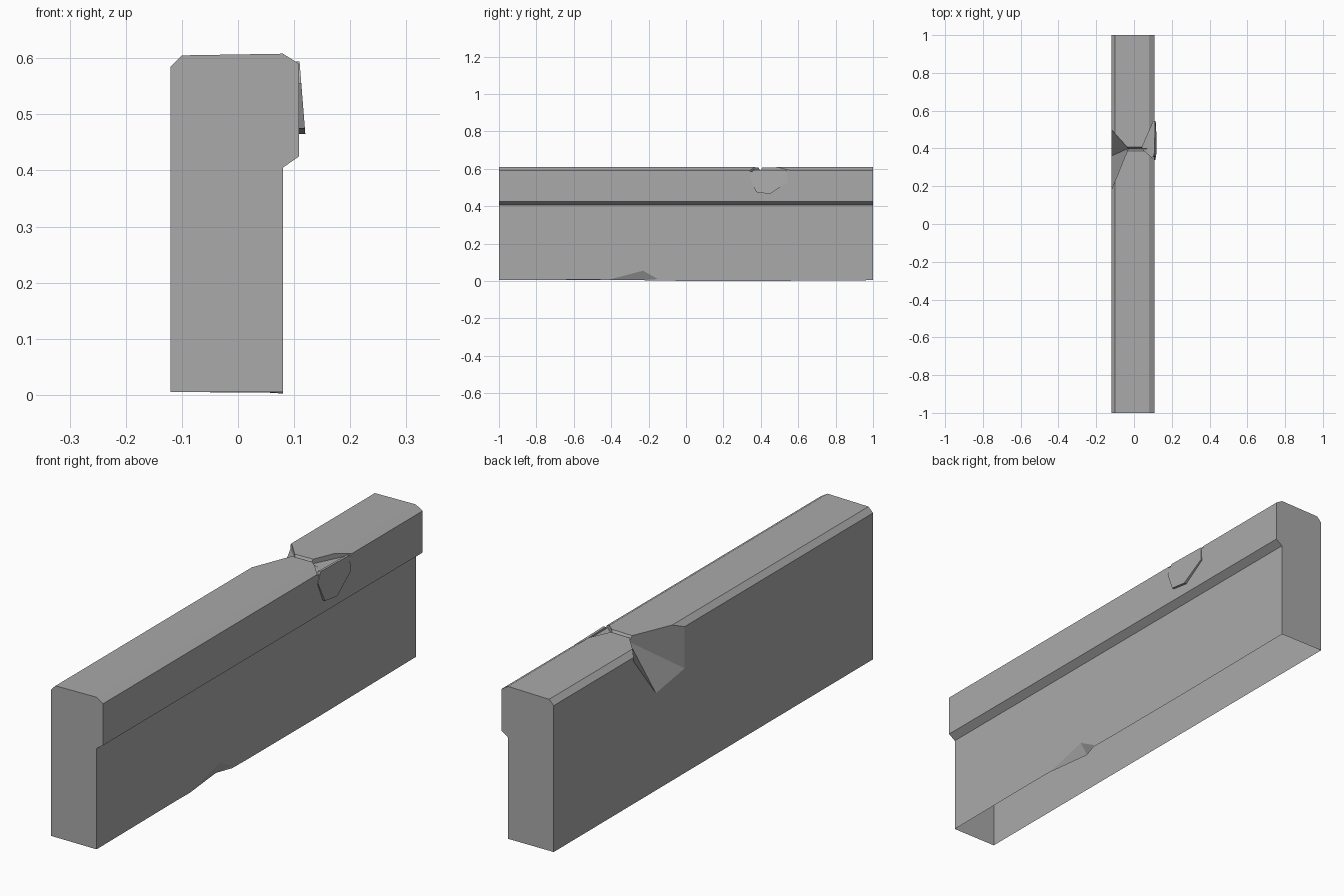
import bpy, bmesh
from mathutils import Vector

cube = bpy.data.objects.get("Cube")
if cube:
    bpy.data.objects.remove(cube, do_unlink=True)

# Stone grey for the whole kerb
stone = bpy.data.materials.new("stone_grey")
stone.use_nodes = True
stone.diffuse_color = (0.4, 0.4, 0.4, 1)
stone.node_tree.nodes["Principled BSDF"].inputs["Base Color"].default_value = (0.4, 0.4, 0.4, 1)


def finish(name, bm):
    bmesh.ops.recalc_face_normals(bm, faces=bm.faces[:])
    mesh = bpy.data.meshes.new(name)
    bm.to_mesh(mesh)
    bm.free()
    mesh.materials.append(stone)
    obj = bpy.data.objects.new(name, mesh)
    bpy.context.collection.objects.link(obj)
    return obj


def hull(name, points):
    bm = bmesh.new()
    for p in points:
        bm.verts.new(p)
    result = bmesh.ops.convex_hull(bm, input=bm.verts[:])
    loose = {g for g in result["geom_interior"] + result["geom_unused"]
             if isinstance(g, bmesh.types.BMVert)}
    bmesh.ops.delete(bm, geom=list(loose), context="VERTS")
    return finish(name, bm)


def chip(name, apex, rim, open_z):
    """Cutter fanning out from an apex through rim points, open towards open_z."""
    apex = Vector(apex)
    floor = [apex] + [apex + (Vector(p) - apex) * 1.4 for p in rim]
    return hull(name, floor + [Vector((p.x, p.y, open_z)) for p in floor])


# Kerb body: overhanging, bevelled profile swept along y, with a worn lower edge
profile = [(-0.12, 0.005), (-0.12, 0.585), (-0.1, 0.605), (0.08, 0.608),
           (0.109, 0.59), (0.109, 0.425), (0.08, 0.405)]
stations = [(-1, 0.005), (-0.5, 0.007), (-0.05, 0.001), (0.4, 0), (1, 0.004)]
bm = bmesh.new()
rings = [[bm.verts.new((x, y, z)) for x, z in profile + [(0.08, low)]]
         for y, low in stations]
count = len(rings[0])
for a, b in zip(rings, rings[1:]):
    for i in range(count):
        j = (i + 1) % count
        bm.faces.new((a[i], a[j], b[j], b[i]))
bm.faces.new(rings[0])
bm.faces.new(rings[-1])
bmesh.ops.recalc_face_normals(bm, faces=bm.faces[:])
bottom = [f for f in bm.faces if f.normal.z < -0.9]
bmesh.ops.triangulate(bm, faces=bottom)
body = finish("kerb_body", bm)

# Broken notches in the edges
cutters = [
    chip("side_notch_cutter", (-0.03, 0.4, 0.585),
         [(-0.12, 0.5, 0.57), (-0.12, 0.36, 0.39),
          (-0.12, 0.18, 0.42), (-0.12, 0.19, 0.58)], 0.7),
    chip("overhang_notch_cutter", (0.04, 0.4, 0.59),
         [(0.11, 0.56, 0.585), (0.11, 0.34, 0.585)], 0.7),
    hull("crack_cutter", [(x, y, z) for x in (-0.06, 0.07)
                          for y, z in ((0.398, 0.587), (0.375, 0.63), (0.42, 0.63))]),
    chip("lower_notch_cutter", (0.057, -0.22, 0.005),
         [(0.08, -0.42, 0.005), (0.08, -0.23, 0.055), (0.08, -0.15, 0.01)], -0.05),
]
bpy.context.view_layer.objects.active = body
for cutter in cutters:
    mod = body.modifiers.new(cutter.name, "BOOLEAN")
    mod.operation = "DIFFERENCE"
    mod.solver = "EXACT"
    mod.object = cutter
    bpy.ops.object.modifier_apply(modifier=mod.name)
    bpy.data.objects.remove(cutter, do_unlink=True)

# Open underside
bm = bmesh.new()
bm.from_mesh(body.data)
under = [f for f in bm.faces
         if f.normal.z < -0.9 and f.calc_center_median().z < 0.03]
bmesh.ops.delete(bm, geom=under, context="FACES")
bm.to_mesh(body.data)
bm.free()

# Raised flake below the overhang notch, thicker towards its lower end
outline = [(0.34, 0.555), (0.375, 0.475), (0.45, 0.465), (0.545, 0.53),
           (0.54, 0.59), (0.36, 0.594)]
hull("raised_flake",
     [(0.11 + (0.59 - z) * 0.08, y, z) for y, z in outline] +
     [(0.1, y, z) for y, z in outline])
